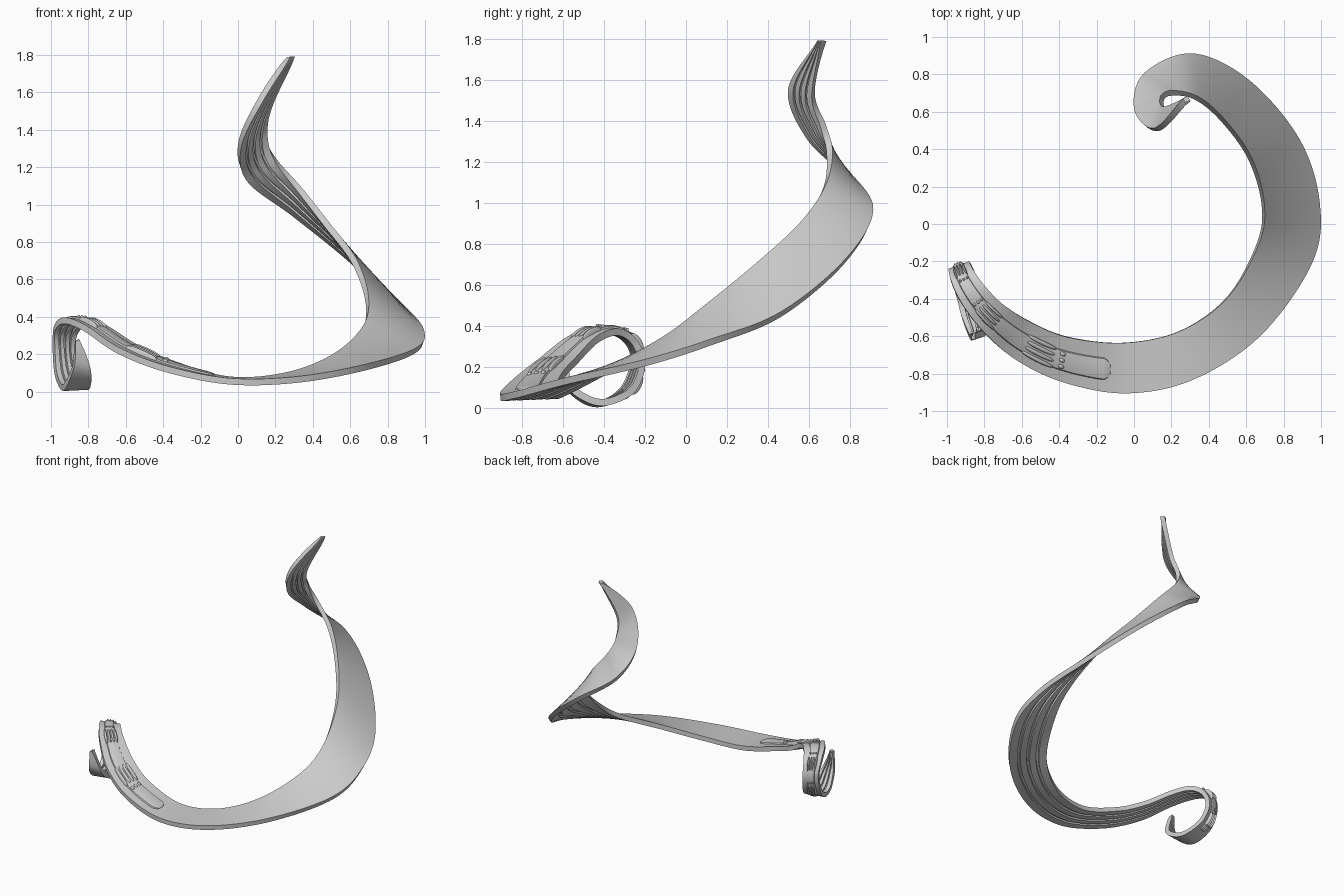
import bpy, bmesh, math
from mathutils import Vector

if "Cube" in bpy.data.objects:
    bpy.data.objects.remove(bpy.data.objects["Cube"])

# Stations along the ribbon: inner edge xyz, outer edge xyz (small curl -> upper tip)
ST = [
    (-.85, -.60, .28, -.87, -.60, .27), (-.79, -.57, .12, -.88, -.60, .14),
    (-.79, -.48, .045, -.92, -.50, .04), (-.81, -.38, .03, -.945, -.40, .025),
    (-.85, -.26, .09, -.975, -.30, .10), (-.875, -.215, .21, -.985, -.255, .24),
    (-.86, -.25, .32, -.98, -.30, .34), (-.80, -.33, .37, -.93, -.41, .38),
    (-.70, -.43, .335, -.82, -.56, .34), (-.55, -.525, .24, -.64, -.72, .22),
    (-.35, -.605, .15, -.38, -.845, .12), (-.05, -.635, .065, -.04, -.905, .055),
    (.25, -.57, .085, .32, -.83, .065), (.50, -.39, .18, .68, -.59, .13),
    (.66, -.11, .33, .95, -.20, .22), (.69, .10, .49, .985, .12, .32),
    (.62, .35, .70, .87, .46, .455), (.47, .56, .90, .60, .77, .71),
    (.33, .675, 1.08, .30, .905, .95), (.20, .70, 1.24, .05, .79, 1.135),
    (.15, .67, 1.37, .01, .60, 1.32), (.17, .62, 1.53, .12, .505, 1.56),
    (.295, .67, 1.79, .27, .655, 1.79)]
N = len(ST) - 1
HALF = .017


def edges(s):
    """Both edge points at station parameter s (Catmull-Rom)."""
    i = max(0, min(int(math.floor(s)), N - 1))
    t = s - i
    a, b, c, d = (ST[max(0, min(k, N))] for k in (i - 1, i, i + 1, i + 2))
    v = [.5 * (2*q + (r-p)*t + (2*p-5*q+4*r-w)*t*t + (3*q-p-3*r+w)*t**3)
         for p, q, r, w in zip(a, b, c, d)]
    return Vector(v[:3]), Vector(v[3:])


def on_ribbon(s, u, h):
    """Point at length s, width u (0..1) and height h above the mid surface."""
    a, b = edges(s)
    s0, s1 = max(0, s - .05), min(N, s + .05)
    t = sum(edges(s1), Vector()) - sum(edges(s0), Vector())
    n = (b - a).cross(t).normalized()
    return a.lerp(b, u) + n * h


def loft(bm, rings):
    rows = [[bm.verts.new(p) for p in ring] for ring in rings]
    m = len(rows[0])
    for r, q in zip(rows, rows[1:]):
        for j in range(m):
            bm.faces.new((r[j], r[(j+1) % m], q[(j+1) % m], q[j]))
    bm.faces.new(rows[0][::-1])
    bm.faces.new(rows[-1])


def finish(name, bm, angle):
    bmesh.ops.recalc_face_normals(bm, faces=bm.faces)
    me = bpy.data.meshes.new(name)
    bm.to_mesh(me)
    bm.free()
    ob = bpy.data.objects.new(name, me)
    bpy.context.collection.objects.link(ob)
    bpy.ops.object.select_all(action='DESELECT')
    ob.select_set(True)
    bpy.context.view_layer.objects.active = ob
    bpy.ops.object.shade_smooth_by_angle(angle=math.radians(angle))


def blister(bm, s0, s1, u, half_u, height, steps):
    """Rounded raised strip on the upper face, tapered at both ends."""
    rings = []
    for k in range(steps + 1):
        f = k / steps
        s = s0 + (s1 - s0) * (1 - math.cos(math.pi * f)) / 2
        e = max(.12, min(1, math.sin(math.pi * f) * (1 if steps < 20 else 4)) ** .6)
        ring = [on_ribbon(s, u + half_u * e * math.cos(x * math.pi / 6),
                          HALF + height * e * math.sin(x * math.pi / 6) ** .6 if 0 < x < 6
                          else HALF - .006) for x in range(7)]
        rings.append(ring)
    loft(bm, rings)


# Ribbon body: flat upper face, stepped grooves along the underside
profile = [(0, HALF), (.5, HALF), (1, HALF), (1, -HALF)]
for c in (.75, .5, .25):
    profile += [(c + .04, -HALF), (c + .03, -HALF + .012), (c - .03, -HALF + .012), (c - .04, -HALF)]
profile.append((0, -HALF))
bm = bmesh.new()
loft(bm, [[on_ribbon(N * k / 260, u, h) for u, h in profile] for k in range(261)])
finish("ribbon", bm, 30)

# Raised pad along the middle of the curl end
bm = bmesh.new()
blister(bm, 3.6, 10.75, .53, .24, .013, 90)
finish("raised_pad", bm, 40)

# Groups of raised bars with a row of small studs
bm = bmesh.new()
for s0, s1, stud in ((9.05, 9.75, 9.9), (7.5, 8.2, 7.35), (5.4, 6.2, 6.4), (3.9, 4.6, 4.75)):
    for k in range(4):
        u = .53 + (k - 1.5) * .14
        blister(bm, s0, s1, u, .055, .026, 12)
        if k < 3:
            blister(bm, stud - .06, stud + .06, u + .07, .05, .022, 6)
finish("raised_bars", bm, 50)
